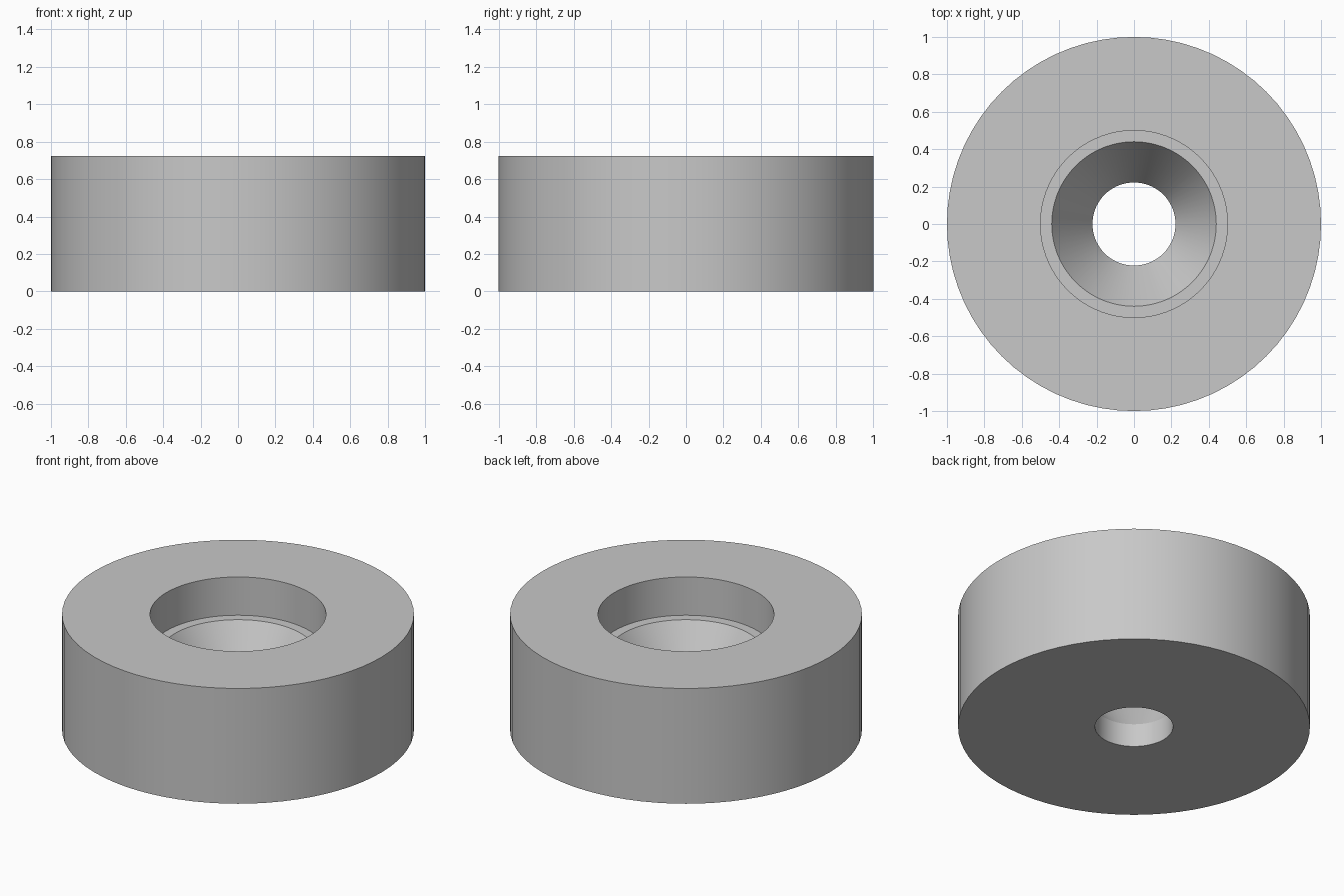
import bpy
import bmesh
import math

cube = bpy.data.objects.get("Cube")
if cube:
    bpy.data.objects.remove(cube, do_unlink=True)

SEGMENTS = 72

# Plain grey finish
grey = bpy.data.materials.new("plain_grey")
grey.use_nodes = True
colour = (0.58, 0.58, 0.58, 1)
grey.diffuse_color = colour
grey.node_tree.nodes["Principled BSDF"].inputs["Base Color"].default_value = colour

# Cross-section (radius, height): outer wall, counterbore, ledge, cone, through hole
profile = [(1, 0), (1, 0.723), (0.5, 0.723), (0.5, 0.483),
           (0.44, 0.483), (0.222, 0.145), (0.222, 0)]

# Revolve the closed section about the vertical axis
bm = bmesh.new()
rings = []
for i in range(SEGMENTS):
    a = math.tau * i / SEGMENTS
    rings.append([bm.verts.new((r * math.cos(a), r * math.sin(a), z)) for r, z in profile])
for i, ring in enumerate(rings):
    following = rings[(i + 1) % SEGMENTS]
    for j in range(len(profile)):
        k = (j + 1) % len(profile)
        bm.faces.new((ring[j], following[j], following[k], ring[k]))
bmesh.ops.recalc_face_normals(bm, faces=bm.faces)

mesh = bpy.data.meshes.new("countersunk_spacer")
bm.to_mesh(mesh)
bm.free()
mesh.materials.append(grey)
spacer = bpy.data.objects.new("countersunk_spacer", mesh)
bpy.context.collection.objects.link(spacer)

# Smooth round walls, crisp rims
bpy.ops.object.select_all(action="DESELECT")
spacer.select_set(True)
bpy.context.view_layer.objects.active = spacer
bpy.ops.object.shade_smooth_by_angle(angle=math.radians(30))
